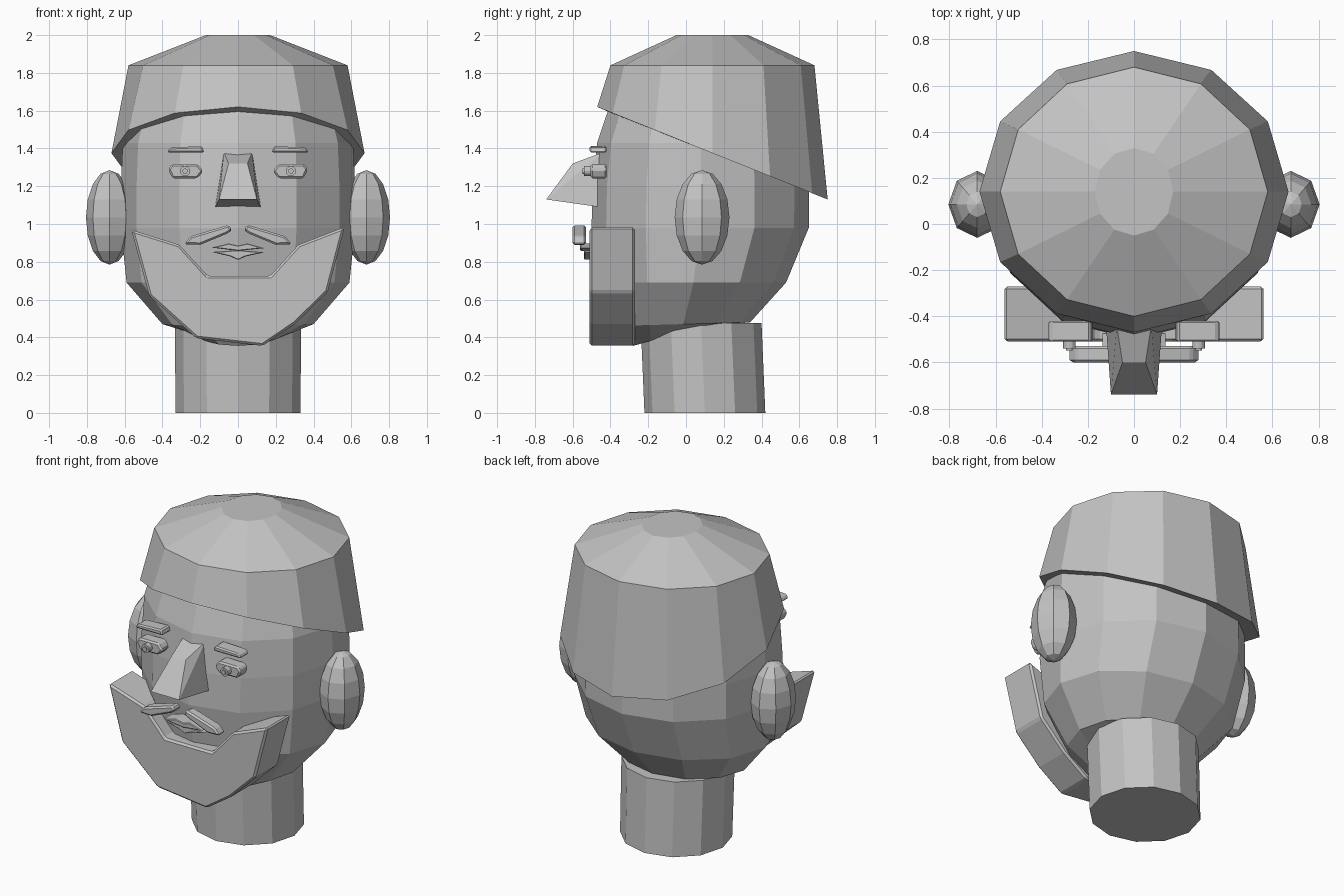
import bpy, bmesh
from math import sin, cos, pi

cube = bpy.data.objects.get("Cube")
if cube:
    bpy.data.objects.remove(cube, do_unlink=True)

grey = bpy.data.materials.new("plain grey")
grey.use_nodes = True
colour = (0.55, 0.55, 0.55, 1)
grey.diffuse_color = colour
grey.node_tree.nodes["Principled BSDF"].inputs["Base Color"].default_value = colour


def finish(name, bm, bevel=0):
    bmesh.ops.recalc_face_normals(bm, faces=bm.faces)
    mesh = bpy.data.meshes.new(name)
    bm.to_mesh(mesh)
    bm.free()
    mesh.materials.append(grey)
    obj = bpy.data.objects.new(name, mesh)
    bpy.context.collection.objects.link(obj)
    if bevel:
        mod = obj.modifiers.new("soft edge", 'BEVEL')
        mod.width = bevel
        mod.segments = 1
    return obj


def ring(rx, front, back, z_front, z_back=None):
    """Twelve-sided ring starting at the front, optionally tilted."""
    z_back = z_front if z_back is None else z_back
    mid, ry = (front + back) / 2, (back - front) / 2
    pts = []
    for k in range(12):
        a = k * pi / 6
        t = (1 - cos(a)) / 2
        pts.append((rx * sin(a), mid - ry * cos(a), z_front + (z_back - z_front) * t))
    return pts


def loft(name, rings):
    """Skin a stack of rings and close both ends."""
    bm = bmesh.new()
    loops = [[bm.verts.new(p) for p in r] for r in rings]
    for a, b in zip(loops, loops[1:]):
        for i in range(len(a)):
            j = (i + 1) % len(a)
            bm.faces.new((a[i], a[j], b[j], b[i]))
    bm.faces.new(loops[0])
    bm.faces.new(loops[-1])
    return finish(name, bm)


def plate(name, outline, front, back, bevel=0.008, side=1):
    """Extrude an x-z outline through y; side -1 mirrors it."""
    bm = bmesh.new()
    face = bm.faces.new([bm.verts.new((side * x, front, z)) for x, z in outline])
    moved = bmesh.ops.extrude_face_region(bm, geom=[face])["geom"]
    verts = [v for v in moved if isinstance(v, bmesh.types.BMVert)]
    bmesh.ops.translate(bm, verts=verts, vec=(0, back - front, 0))
    if not any(len(f.verts) == len(outline) and abs(f.calc_center_median().y - front) < 1e-5
               for f in bm.faces):
        bm.faces.new([v for v in bm.verts if v not in verts])
    return finish(name, bm, bevel)


# Neck and head
loft("neck", [ring(.33, -.22, .42, 0), ring(.335, -.24, .40, .475)])
loft("head", [
    ring(.20, -.28, .10, .355, .46),
    ring(.40, -.37, .34, .46, .48),
    ring(.59, -.45, .53, .69),
    ring(.62, -.50, .65, .98),
    ring(.62, -.495, .65, 1.2),
    ring(.61, -.47, .63, 1.43),
    ring(.57, -.42, .60, 1.58),
    ring(.50, -.34, .55, 1.75),
])

# Cap: its lower rim drops toward the back and turns inward
loft("cap", [
    ring(.58, -.39, .66, 1.585, 1.17),
    ring(.67, -.47, .75, 1.62, 1.13),
    ring(.58, -.40, .68, 1.84),
    ring(.17, -.05, .33, 2.0),
])

# Beard slab with a raised chin line around the mouth
plate("beard", [(-.565, .97), (-.47, .62), (-.22, .395), (.13, .355), (.30, .47),
                (.475, .64), (.565, .985), (.32, .89), (.17, .725), (-.16, .725),
                (-.31, .89)], -.51, -.27, .012)

# Nose
bm = bmesh.new()
for s in (-1, 1):
    for x, y, z in ((.075, -.44, 1.38), (.12, -.46, 1.09), (.05, -.60, 1.32), (.10, -.74, 1.13)):
        bm.verts.new((s * x, y, z))
bmesh.ops.convex_hull(bm, input=bm.verts)
bmesh.ops.dissolve_limit(bm, angle_limit=.01, verts=bm.verts, edges=bm.edges)
finish("nose", bm)

# Lips
plate("upper_lip", [(-.14, .875), (-.05, .897), (0, .886), (.05, .897), (.14, .872),
                    (0, .858)], -.56, -.47, .004)
plate("lower_lip", [(-.14, .852), (0, .862), (.14, .85), (.04, .828), (0, .81),
                    (-.04, .828)], -.54, -.47, .004)

# Paired features
for side, label in ((1, "left"), (-1, "right")):
    bm = bmesh.new()
    bmesh.ops.create_uvsphere(bm, u_segments=8, v_segments=8, radius=1)
    bmesh.ops.scale(bm, vec=(.125, .145, .25), verts=bm.verts)
    bmesh.ops.translate(bm, vec=(side * .68, .085, 1.035), verts=bm.verts)
    finish(label + "_ear", bm)

    plate(label + "_eyebrow", [(.375, 1.378), (.36, 1.405), (.19, 1.412), (.178, 1.378)],
          -.51, -.42, .008, side)
    plate(label + "_eye", [(.37, 1.29), (.35, 1.317), (.215, 1.317), (.183, 1.28),
                           (.215, 1.242), (.348, 1.242)], -.505, -.42, .01, side)
    for part, r, front in (("iris", .027, -.54), ("pupil", .014, -.548)):
        disc = [(.28 + r * cos(k * pi / 6), 1.28 + r * sin(k * pi / 6)) for k in range(12)]
        plate(f"{label}_{part}", disc, front, -.49, 0, side)
    plate(label + "_moustache", [(.285, .893), (.25, .935), (.05, .995), (.03, .968),
                                 (.06, .948), (.2, .89)], -.60, -.53, .01, side)
